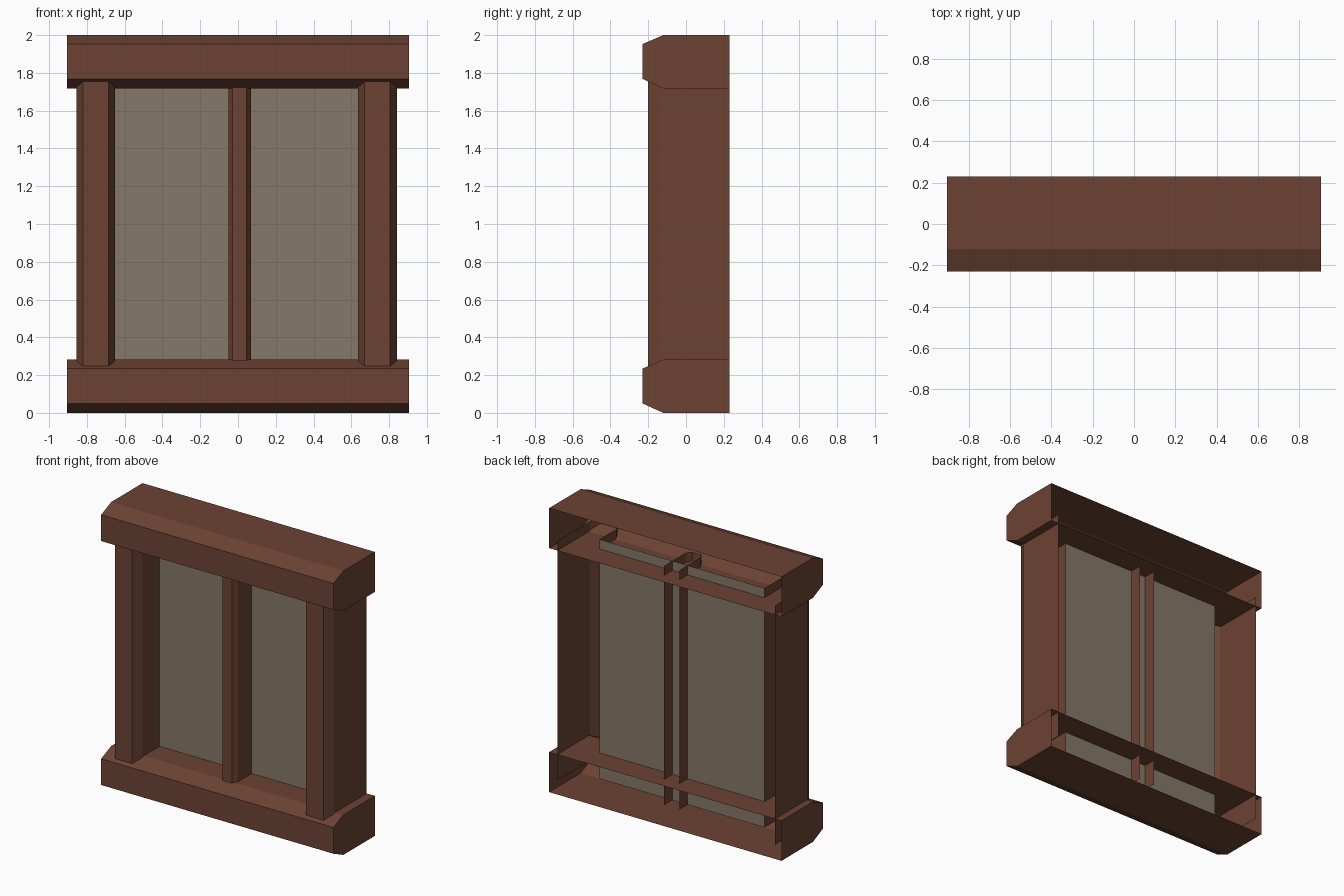
import bpy, bmesh

if "Cube" in bpy.data.objects:
    bpy.data.objects.remove(bpy.data.objects["Cube"])


def material(name, rgb):
    m = bpy.data.materials.new(name)
    m.diffuse_color = (*rgb, 1)
    m.use_nodes = True
    m.node_tree.nodes["Principled BSDF"].inputs["Base Color"].default_value = m.diffuse_color
    return m


wood = material("brown_wood", (0.15, 0.056, 0.033))
pane = material("dusty_pane", (0.235, 0.19, 0.14))


def sweep(name, start, end, mat, caps=False):
    """Skin an open profile between two sections; the back stays open."""
    bm = bmesh.new()
    a = [bm.verts.new(p) for p in start]
    b = [bm.verts.new(p) for p in end]
    for i in range(len(a) - 1):
        bm.faces.new((a[i], a[i + 1], b[i + 1], b[i]))
    if caps:
        bm.faces.new(a[::-1])
        bm.faces.new(b)
    me = bpy.data.meshes.new(name)
    bm.to_mesh(me)
    bm.free()
    me.materials.append(mat)
    ob = bpy.data.objects.new(name, me)
    bpy.context.collection.objects.link(ob)
    return ob


def upright(name, profile, mat=wood):
    """Profile in x, y (left to right) raised between the hidden ends in the beams."""
    return sweep(name, [(x, y, 0.10) for x, y in profile],
                 [(x, y, 1.785) for x, y in profile], mat)


# Chamfered sill and lintel, capped at the ends and open at the back
beam = [(0.23, 0.282), (-0.12, 0.282), (-0.23, 0.235),
        (-0.23, 0.05), (-0.12, 0), (0.23, 0)]
for name, dz in (("sill", 0), ("lintel", 1.718)):
    sweep(name, [(-0.905, y, z + dz) for y, z in beam],
          [(0.905, y, z + dz) for y, z in beam], wood, caps=True)

# Side posts: outer wall reaches the back, inner wall stops at the pane
post = [(-0.848, 0.23), (-0.848, -0.135), (-0.813, -0.2),
        (-0.678, -0.2), (-0.643, -0.135), (-0.643, 0.055)]
shift = -0.007
upright("left_post", [(x + shift, y) for x, y in post])
upright("right_post", [(shift - x, y) for x, y in reversed(post)])

# Centre mullion, passing through the pane
upright("mullion", [(-0.05, 0.145), (-0.05, -0.097), (-0.028, -0.13),
                    (0.046, -0.13), (0.068, -0.097), (0.068, 0.145)])

# Window pane
upright("pane", [(-0.65, 0.055), (0.636, 0.055)], pane)
